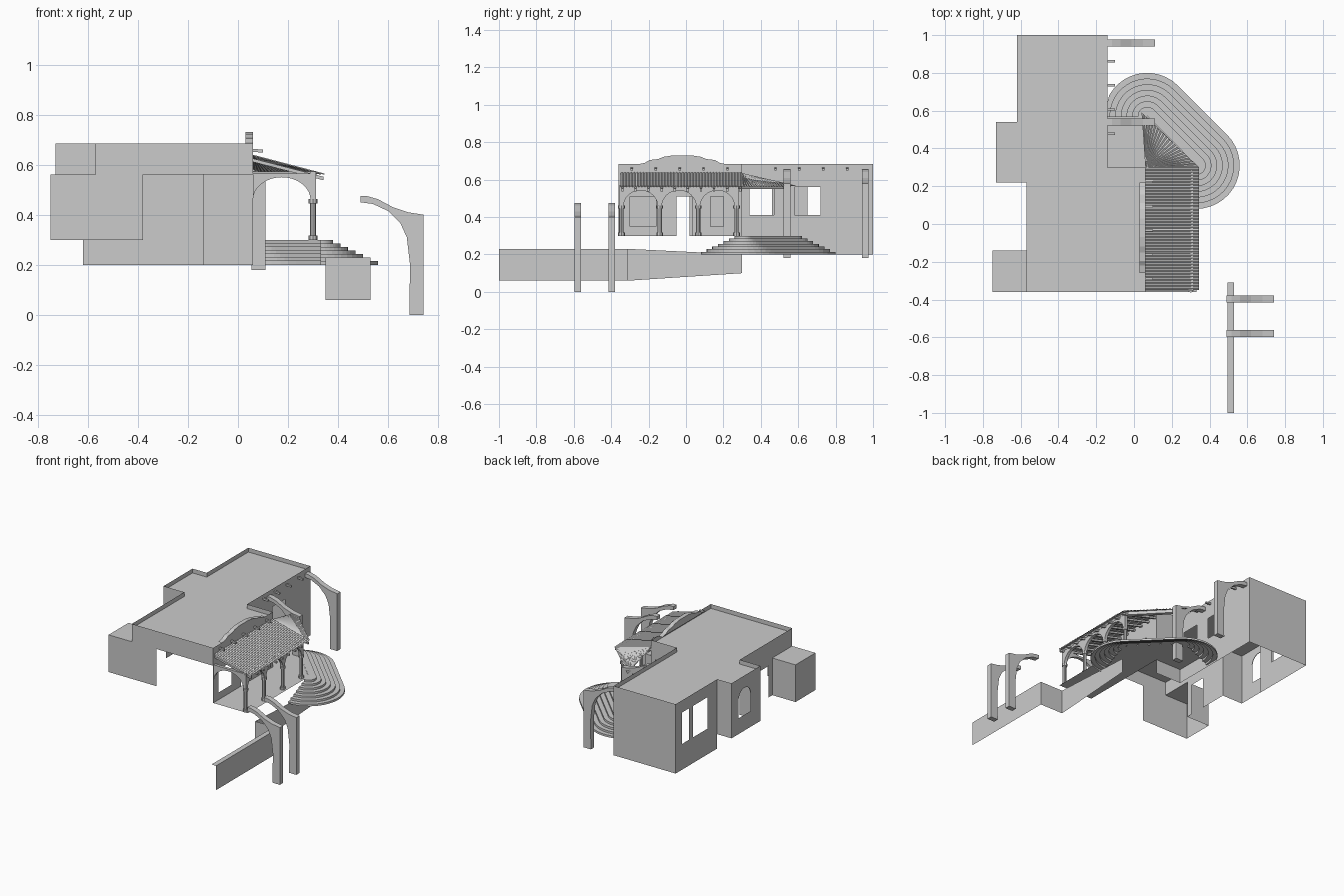
import bpy, bmesh
from math import sin, cos, pi, radians
from mathutils import Vector

cube = bpy.data.objects.get("Cube")
if cube:
    bpy.data.objects.remove(cube, do_unlink=True)

plaster = bpy.data.materials.new("plain_grey")
plaster.use_nodes = True
GREY = (0.6, 0.6, 0.6, 1)
plaster.diffuse_color = GREY
plaster.node_tree.nodes["Principled BSDF"].inputs["Base Color"].default_value = GREY


def finish(name, bm):
    bmesh.ops.remove_doubles(bm, verts=bm.verts, dist=0.0001)
    mesh = bpy.data.meshes.new(name)
    bm.to_mesh(mesh)
    bm.free()
    mesh.materials.append(plaster)
    obj = bpy.data.objects.new(name, mesh)
    bpy.context.collection.objects.link(obj)
    return obj


def add_face(bm, pts):
    return bm.faces.new([bm.verts.new(p) for p in pts])


def sheet(name, *polys):
    bm = bmesh.new()
    for pts in polys:
        add_face(bm, pts)
    return finish(name, bm)


def prism(name, pts, shift):
    """Extrude a flat outline into a solid."""
    bm = bmesh.new()
    face = add_face(bm, pts)
    out = bmesh.ops.extrude_face_region(bm, geom=[face], use_keep_orig=True)
    verts = [g for g in out["geom"] if isinstance(g, bmesh.types.BMVert)]
    bmesh.ops.translate(bm, verts=verts, vec=shift)
    bmesh.ops.recalc_face_normals(bm, faces=bm.faces)
    return finish(name, bm)


def beam(name, a, b, w, h):
    """Square bar from a to b, its top edge on the line."""
    a, b = Vector(a), Vector(b)
    side = (b - a).cross(Vector((0, 0, 1))).normalized() * w / 2
    drop = Vector((0, 0, -h))
    return prism(name, [a - side, a + side, a + side + drop, a - side + drop], b - a)


def wall(name, p, q, z0, z1, holes=()):
    """Upright sheet from p to q; holes are (start, end, low, high) in x or y."""
    p, q = Vector(p), Vector(q)
    axis = 0 if abs(q.x - p.x) > abs(q.y - p.y) else 1
    us = sorted({p[axis], q[axis], *[v for h in holes for v in h[:2]]})
    zs = sorted({z0, z1, *[v for h in holes for v in h[2:]]})
    bm = bmesh.new()
    for u0, u1 in zip(us, us[1:]):
        for a, b in zip(zs, zs[1:]):
            u, z = (u0 + u1) / 2, (a + b) / 2
            if any(h[0] < u < h[1] and h[2] < z < h[3] for h in holes):
                continue
            at = lambda s, t: (s, p.y, t) if axis == 0 else (p.x, s, t)
            add_face(bm, [at(u0, a), at(u1, a), at(u1, b), at(u0, b)])
    return finish(name, bm)


def arch(name, p, q, spring, crown, top, thick):
    """Spandrel panel with an elliptical opening between p and q."""
    p, q = Vector((*p, 0)), Vector((*q, 0))
    mid, half = (p + q) / 2, (q - p) / 2
    up = Vector((0, 0, 1))
    curve = [mid + half * cos(pi * i / 16) + up * (spring + (crown - spring) * sin(pi * i / 16))
             for i in range(17)]
    side = half.cross(up).normalized() * thick
    return prism(name, curve + [p + up * top, q + up * top], side)


# House outline, parapet rim and sunken roof deck
outline = [(-.62, 1), (-.62, .54), (-.73, .54), (-.73, .22), (-.57, .22), (-.57, -.36),
           (.06, -.36), (.06, .3), (-.14, .3), (-.14, 1)]
TOP, FLOOR, GROUND, LINTEL = .685, .3, .2, .56
bm = bmesh.new()
deck = add_face(bm, [(x, y, TOP) for x, y in outline])
bmesh.ops.inset_region(bm, faces=[deck], thickness=.022, use_even_offset=True)
bmesh.ops.inset_region(bm, faces=[deck], thickness=.0005, depth=-.03, use_even_offset=True)
finish("roof_deck", bm)

# House walls in outline order, with their bottoms and openings
bottoms = [GROUND, FLOOR, FLOOR, FLOOR, FLOOR, LINTEL, FLOOR, GROUND, GROUND, GROUND]
openings = {
    0: [(.85, .93, .38, .6), (.65, .81, .38, .6)],
    2: [(.33, .46, .41, .6)],
    4: [(-.1, .02, FLOOR, .52), (-.36, -.14, FLOOR, LINTEL)],
    6: [(-.3, -.16, .35, .51), (-.05, .035, FLOOR, .51), (.13, .2, .35, .51)],
    8: [(.34, .47, .41, LINTEL), (.58, .72, .41, LINTEL)],
}
for i, p in enumerate(outline):
    q = outline[(i + 1) % len(outline)]
    wall(f"house_wall_{i}", (*p, 0), (*q, 0), bottoms[i], TOP, openings.get(i, ()))
arch("bay_window_head", (-.73, .33), (-.73, .46), .54, .6, .6, .004)

# Low side room
wall("side_room_front", (-.75, -.36, 0), (-.38, -.36, 0), FLOOR, LINTEL)
wall("side_room_side", (-.75, -.36, 0), (-.75, -.14, 0), FLOOR, LINTEL)
wall("side_room_back", (-.75, -.14, 0), (-.57, -.14, 0), FLOOR, LINTEL)
sheet("side_room_roof", [(-.75, -.36, LINTEL), (-.57, -.36, LINTEL),
                         (-.57, -.14, LINTEL), (-.75, -.14, LINTEL)])

# Curved gable over the porch
half = [(.24, .682), (.2, .69), (.175, .705), (.13, .71), (.1, .722), (.05, .73)]
gable = [(-y, z) for y, z in half] + [(y, z) for y, z in reversed(half)]
prism("curved_gable", [(.03, y - .02, z) for y, z in gable], (.03, 0, 0))

# Roof water spouts
for i in range(10):
    y = -.29 + i * .128
    x = .06 if y < .3 else -.14
    if .3 < y < .45:
        continue
    prism(f"spout_{i}", [(x, y - .006, .652), (x, y + .006, .652), (x, y + .006, .664),
                         (x, y - .006, .664)], (.04, 0, -.004))

# Porch floor
sheet("porch_floor", [(x, y, FLOOR) for x, y in
      [(.06, -.36), (.33, -.36), (.33, .31), (.07, .57), (-.14, .57), (-.14, .3), (.06, .3)]])

# Ribbed porch roof with a hipped corner
apex, corner, far = Vector((.06, .3, .635)), Vector((.345, .3, .56)), Vector((.04, .59, .565))
bm = bmesh.new()
RIBS = 80
ys = [-.35 + .65 * i / RIBS for i in range(RIBS + 1)]
lift = lambda i: .005 * (i % 2)
for i in range(RIBS):
    add_face(bm, [(apex.x, ys[i], apex.z + lift(i)), (corner.x, ys[i], corner.z + lift(i)),
                  (corner.x, ys[i + 1], corner.z + lift(i + 1)),
                  (apex.x, ys[i + 1], apex.z + lift(i + 1))])
for i in range(40):
    a, b = [corner.lerp(far, k / 40) + Vector((0, 0, lift(k))) for k in (i, i + 1)]
    add_face(bm, [apex, a, b])
finish("porch_roof", bm)
for i in range(10):
    y = -.34 + i * .07
    beam(f"rafter_{i}", (.06, y, .625), (.342, y, .552), .012, .014)

# Porch arcade
posts = [-.345, -.14, .065, .27]
for i, y in enumerate(posts):
    bm = bmesh.new()
    for r, z0, z1 in [(.018, .3, .318), (.012, .318, .445), (.018, .445, .462)]:
        out = bmesh.ops.create_cone(bm, cap_ends=True, segments=8, radius1=r, radius2=r, depth=z1 - z0)
        bmesh.ops.translate(bm, verts=out["verts"], vec=(.3, y, (z0 + z1) / 2))
    finish(f"porch_column_{i}", bm)
    beam(f"post_block_{i}", (.289, y, .56), (.311, y, .56), .022, .1)
for i, (a, b) in enumerate(zip(posts, posts[1:])):
    arch(f"porch_arch_{i}", (.31, a + .01), (.31, b - .01), .455, .543, .56, -.02)
arch("porch_end_arch", (.06, -.335), (.29, -.335), .46, .55, .565, .02)
beam("porch_beam", (.3, -.355, .572), (.3, .28, .572), .024, .014)
beam("corner_beam", (.3, .28, .572), (.05, .54, .572), .024, .022)

# Curved corner steps: treads and risers around two turning centres
def step_line(r, z):
    turns = [((.07, .57), 180 - 135 * i / 14) for i in range(15)]
    turns += [((.33, .31), 45 - 135 * i / 14) for i in range(15)]
    return [(max(-.14, c[0] + r * cos(radians(t))), c[1] + r * sin(radians(t)), z)
            for c, t in turns]

STEPS = 7
bm = bmesh.new()
for i in range(STEPS):
    r, z0 = .23 - .03 * i, GROUND + .1 * i / STEPS
    z1 = GROUND + .1 * (i + 1) / STEPS
    inner = r - .03 if i < STEPS - 1 else .001
    rows = step_line(r, z0), step_line(r, z1), step_line(inner, z1)
    for lo, hi in zip(rows, rows[1:]):
        for k in range(len(lo) - 1):
            add_face(bm, [lo[k], hi[k], hi[k + 1], lo[k + 1]])
bmesh.ops.remove_doubles(bm, verts=bm.verts, dist=.0001)
bmesh.ops.dissolve_degenerate(bm, edges=bm.edges, dist=.0001)
finish("corner_steps", bm)

# Curved buttresses, two free-standing and two against the house
profile = [(.49, .475), (.515, .475), (.56, .462), (.62, .43), (.68, .41), (.742, .4),
           (.742, 0), (.685, 0), (.688, .2), (.675, .31), (.65, .365), (.6, .415), (.54, .443), (.49, .45)]
for i, (y, dx, dz) in enumerate([(-.415, 0, 0), (-.597, 0, 0), (.94, -.632, .18), (.522, -.632, .18)]):
    prism(f"buttress_{i}", [(x + dx, y, z + dz) for x, z in profile], (0, .036, 0))

# Garden retaining wall with its coping
wall("garden_wall", (.53, -1, 0), (.53, -.31, 0), .06, .23)
wall("garden_wall_return", (.35, -.31, 0), (.53, -.31, 0), .06, .23)
sheet("garden_wall_ramp", [(.35, -.31, .06), (.35, .3, .1), (.35, .3, .2), (.35, -.31, .23)])
sheet("garden_coping", [(.495, -1, .23), (.53, -1, .23), (.53, -.31, .23), (.495, -.31, .23)])
